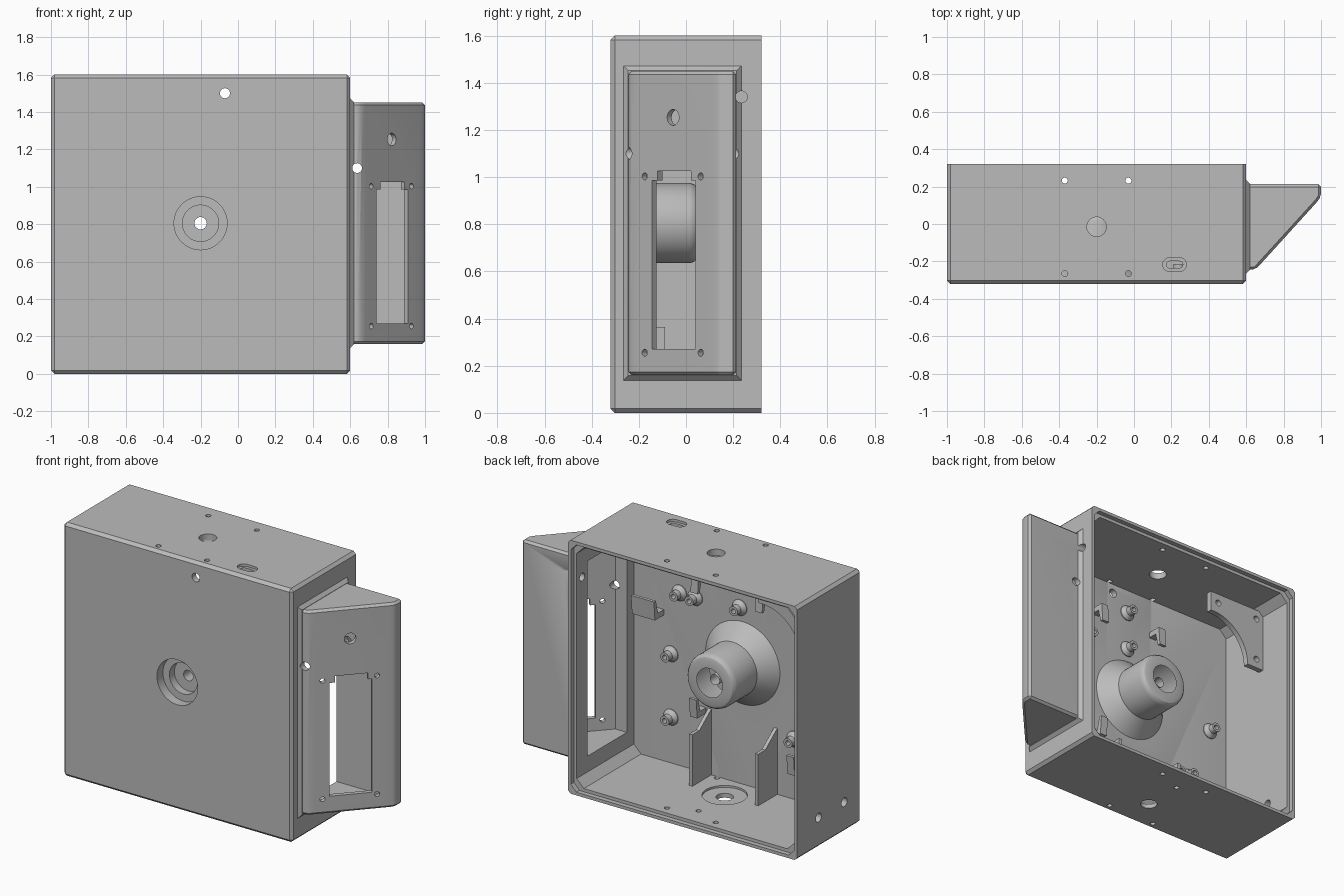
import bpy, bmesh, math
from mathutils import Vector

cube = bpy.data.objects.get("Cube")
if cube:
    bpy.data.objects.remove(cube, do_unlink=True)

grey = bpy.data.materials.new("plain grey")
grey.use_nodes = True
GREY = (0.5, 0.5, 0.5, 1)
grey.diffuse_color = GREY
grey.node_tree.nodes["Principled BSDF"].inputs["Base Color"].default_value = GREY


def finish(name, bm):
    bmesh.ops.recalc_face_normals(bm, faces=bm.faces)
    me = bpy.data.meshes.new(name)
    bm.to_mesh(me)
    bm.free()
    me.materials.append(grey)
    ob = bpy.data.objects.new(name, me)
    bpy.context.collection.objects.link(ob)
    return ob


def prism(name, pts, axis, a, b, bevel=0, keep=None):
    """Extrude a 2D outline along an axis; bevel all edges except those in the kept plane."""
    def place(p, t):
        return {'X': (t, *p), 'Y': (p[0], t, p[1]), 'Z': (*p, t)}[axis]
    bm = bmesh.new()
    face = bm.faces.new([bm.verts.new(place(p, a)) for p in pts])
    ext = bmesh.ops.extrude_face_region(bm, geom=[face])
    shift = Vector(place((0, 0), b - a))
    bmesh.ops.translate(bm, vec=shift, verts=[v for v in ext["geom"] if isinstance(v, bmesh.types.BMVert)])
    bmesh.ops.recalc_face_normals(bm, faces=bm.faces)
    if bevel:
        k, val = keep
        edges = [e for e in bm.edges if any(abs(v.co[k] - val) > 1e-4 for v in e.verts)]
        bmesh.ops.bevel(bm, geom=edges, offset=bevel, segments=1, affect='EDGES')
    return finish(name, bm)


def cyl(name, p, q, r, seg=32):
    p, q = Vector(p), Vector(q)
    bm = bmesh.new()
    bmesh.ops.create_cone(bm, cap_ends=True, segments=seg, radius1=r, radius2=r, depth=(q - p).length)
    bm.transform((q - p).to_track_quat('Z', 'Y').to_matrix().to_4x4())
    bmesh.ops.translate(bm, vec=(p + q) / 2, verts=bm.verts)
    return finish(name, bm)


def lathe(name, x, z, profile, seg=48):
    """Turn (radius, y) points around an axis parallel to y."""
    bm = bmesh.new()
    vs = [bm.verts.new((x + r, y, z)) for r, y in profile]
    es = [bm.edges.new(pair) for pair in zip(vs, vs[1:])]
    bmesh.ops.spin(bm, geom=vs + es, cent=(x, 0, z), axis=(0, 1, 0), angle=2 * math.pi, steps=seg)
    bmesh.ops.remove_doubles(bm, verts=bm.verts, dist=1e-5)
    return finish(name, bm)


def rect(x0, x1, y0, y1, c=0):
    if not c:
        return [(x0, y0), (x1, y0), (x1, y1), (x0, y1)]
    return [(x0 + c, y0), (x1 - c, y0), (x1, y0 + c), (x1, y1 - c),
            (x1 - c, y1), (x0 + c, y1), (x0, y1 - c), (x0, y0 + c)]


def stadium(cx, cy, half, r):
    angles = [math.radians(-90 + 18 * i) for i in range(11)]
    right = [(cx + half + r * math.cos(a), cy + r * math.sin(a)) for a in angles]
    return right + [(2 * cx - x, 2 * cy - y) for x, y in right]


def boolean(ob, others, op):
    for o in others:
        o.hide_render = True
        m = ob.modifiers.new("bool", 'BOOLEAN')
        m.operation, m.solver, m.object = op, 'EXACT', o


def bake(ob, helpers):
    """Apply the modifiers and drop the helper solids."""
    dg = bpy.context.evaluated_depsgraph_get()
    me = bpy.data.meshes.new_from_object(ob.evaluated_get(dg))
    ob.modifiers.clear()
    ob.data = me
    for h in helpers:
        bpy.data.objects.remove(h, do_unlink=True)


# Main housing, solid at first
housing = prism("housing", rect(-1, 0.6, 0, 1.6), 'Y', -0.32, 0.32, 0.018, (1, 0.32))

# Inner cavity with a shallow rebate at the rear rim
cavity = prism("cavity", rect(-0.96, 0.56, 0.04, 1.56, 0.05), 'Y', -0.28, 0.4)
rebate = prism("rebate", rect(-0.98, 0.58, 0.02, 1.58, 0.04), 'Y', 0.29, 0.4)
boolean(housing, [cavity, rebate], 'DIFFERENCE')

# Side pod, its flared base and the central hub
pod = prism("pod", [(0.59, -0.243), (0.65, -0.243), (0.69, -0.2), (0.985, 0.125), (1, 0.15),
                    (1, 0.213), (0.59, 0.213)], 'Z', 0.16, 1.45, 0.014, (0, 0.59))
bm = bmesh.new()
rings = [[bm.verts.new((x, y, z)) for y, z in rect(-0.245 - g, 0.215 + g, 0.158 - g, 1.452 + g)]
         for x, g in ((0.57, 0.02), (0.6, 0.02), (0.62, 0))]
bm.faces.new(rings[0])
bm.faces.new(rings[-1])
for lo, hi in zip(rings, rings[1:]):
    for i in range(4):
        j = (i + 1) % 4
        bm.faces.new((lo[i], lo[j], hi[j], hi[i]))
flange = finish("pod_flange", bm)
HX, HZ = -0.2, 0.805
hub = lathe("hub", HX, HZ, [(0, -0.3), (0.26, -0.3), (0.26, -0.28), (0.17, -0.18), (0.17, 0.015),
                            (0.165, 0.033), (0.155, 0.045), (0.14, 0.05), (0, 0.05)])
solids = [flange, pod, hub]
boolean(housing, solids, 'UNION')

# Pod interior, open to the housing
cuts = [prism("pod_cavity", [(0.5, -0.21), (0.64, -0.21), (0.668, -0.18), (0.963, 0.14),
                             (0.97, 0.183), (0.5, 0.183)], 'Z', 0.19, 1.42)]

# Hub recesses and bore
for y0, y1, r in ((-0.4, -0.26, 0.142), (-0.4, -0.21, 0.097), (-0.4, 0.2, 0.033), (0, 0.2, 0.09)):
    cuts.append(cyl("hub_cut", (HX, y0, HZ), (HX, y1, HZ), r, 48))

# Holes through the front wall and the pod root
cuts.append(cyl("front_hole", (-0.07, -0.4, 1.5), (-0.07, -0.2, 1.5), 0.027))
cuts.append(cyl("pod_cross_hole", (0.637, -0.4, 1.1), (0.637, 0.4, 1.1), 0.026))

# Holes in the side walls
cuts.append(cyl("side_hole", (0.5, 0.235, 1.34), (0.7, 0.235, 1.34), 0.025))
for y in (0.106, -0.15):
    cuts.append(cyl("side_hole", (-1.1, y, 0.19), (-0.9, y, 0.19), 0.028))

# Holes in the roof and floor
for x in (-0.37, -0.03):
    for y in (0.232, -0.265):
        for z in (0, 1.6):
            cuts.append(cyl("screw_hole", (x, y, z - 0.1), (x, y, z + 0.1), 0.016, 16))
cuts.append(cyl("roof_hole", (HX, -0.015, 1.5), (HX, -0.015, 1.7), 0.052))
cuts.append(cyl("floor_hole", (HX, -0.1, -0.1), (HX, -0.1, 0.1), 0.05))
cuts.append(cyl("floor_recess", (HX, -0.1, 0.028), (HX, -0.1, 0.1), 0.13))
cuts.append(cyl("floor_screw", (HX, 0.16, -0.1), (HX, 0.16, 0.1), 0.016, 16))
cuts.append(prism("slot_recess", stadium(0.217, -0.217, 0.026, 0.037), 'Z', 1.585, 1.7))
cuts.append(prism("slot_hole", stadium(0.217, -0.217, 0.026, 0.018), 'Z', 1.5, 1.7))

# Openings square to the slanted pod face
tangent = Vector((0.295, 0.325, 0)).normalized()
normal = Vector((tangent.y, -tangent.x, 0))


def slant(y, z):
    return Vector((0.69 + (y + 0.2) * tangent.x / tangent.y, y, z))


def slant_box(y0, y1, z0, z1):
    a, b = slant(y0, 0), slant(y1, 0)
    ring = [a - normal * 0.07, b - normal * 0.07, b + normal * 0.1, a + normal * 0.1]
    return prism("slant_slot", [(p.x, p.y) for p in ring], 'Z', z0, z1)


def slant_hole(y, z, r):
    p = slant(y, z)
    return cyl("slant_hole", p - normal * 0.07, p + normal * 0.1, r, 24)


cuts.append(slant_box(-0.145, 0.04, 0.27, 0.985))
cuts.append(slant_box(-0.12, 0.022, 0.9, 1.025))
cuts.append(slant_hole(-0.055, 1.253, 0.034))
for y in (-0.175, 0.062):
    for z in (0.255, 1.003):
        cuts.append(slant_hole(y, z, 0.015))
boolean(housing, cuts, 'DIFFERENCE')
bake(housing, solids + cuts + [cavity, rebate])

# Screw posts on the inside of the front wall
parts = [housing]
for x, z in ((0.24, 1.13), (0.13, 1.13), (-0.18, 1.15), (-0.18, 1.4), (0.3, 0.73),
             (0.3, 0.33), (-0.83, 0.82), (-0.66, 0.44), (-0.56, 0.42)):
    parts.append(lathe("screw_post", x, z, [(0, -0.285), (0.05, -0.285), (0.05, -0.275), (0.03, -0.25),
                                            (0.03, -0.215), (0.015, -0.215), (0.015, -0.25), (0, -0.25)], 24))

# Hooked clips on the front wall
for x, z, s, w in ((0.07, 1.33, -1, 0.05), (-0.38, 1.33, -1, 0.05), (0.08, 0.42, 1, 0.05),
                   (-0.6, 0.24, 1, 0.05), (0.43, 0.96, 1, 0.16)):
    hook = [(-0.285, 0), (-0.19, 0), (-0.18, 0.12), (-0.2, 0.12), (-0.22, 0.035), (-0.285, 0.035)]
    parts.append(prism("clip", [(y, z + s * h) for y, h in hook], 'X', x - w / 2, x + w / 2))

# Pair of upright fins on the floor
for x in (0.03, -0.43):
    parts.append(prism("floor_fin", [(-0.285, 0.035), (-0.09, 0.035), (-0.09, 0.365), (-0.16, 0.365),
                                     (-0.285, 0.46)], 'X', x - 0.011, x + 0.011))

# Corner bracket with a round cutout and screw holes
bracket = prism("corner_bracket", rect(-0.965, -0.55, 1.14, 1.54), 'Y', 0.03, 0.065)
holes = [cyl("arc", (-0.57, -0.1, 1.14), (-0.57, 0.2, 1.14), 0.27, 48)]
for x, z in ((-0.61, 1.48), (-0.91, 1.48), (-0.91, 1.2)):
    holes.append(cyl("hole", (x, -0.1, z), (x, 0.2, z), 0.02, 16))
boolean(bracket, holes, 'DIFFERENCE')
bake(bracket, holes)
parts.append(bracket)

bpy.ops.object.select_all(action='DESELECT')
for ob in parts:
    ob.select_set(True)
bpy.context.view_layer.objects.active = housing
bpy.ops.object.shade_smooth_by_angle(angle=math.radians(30))
